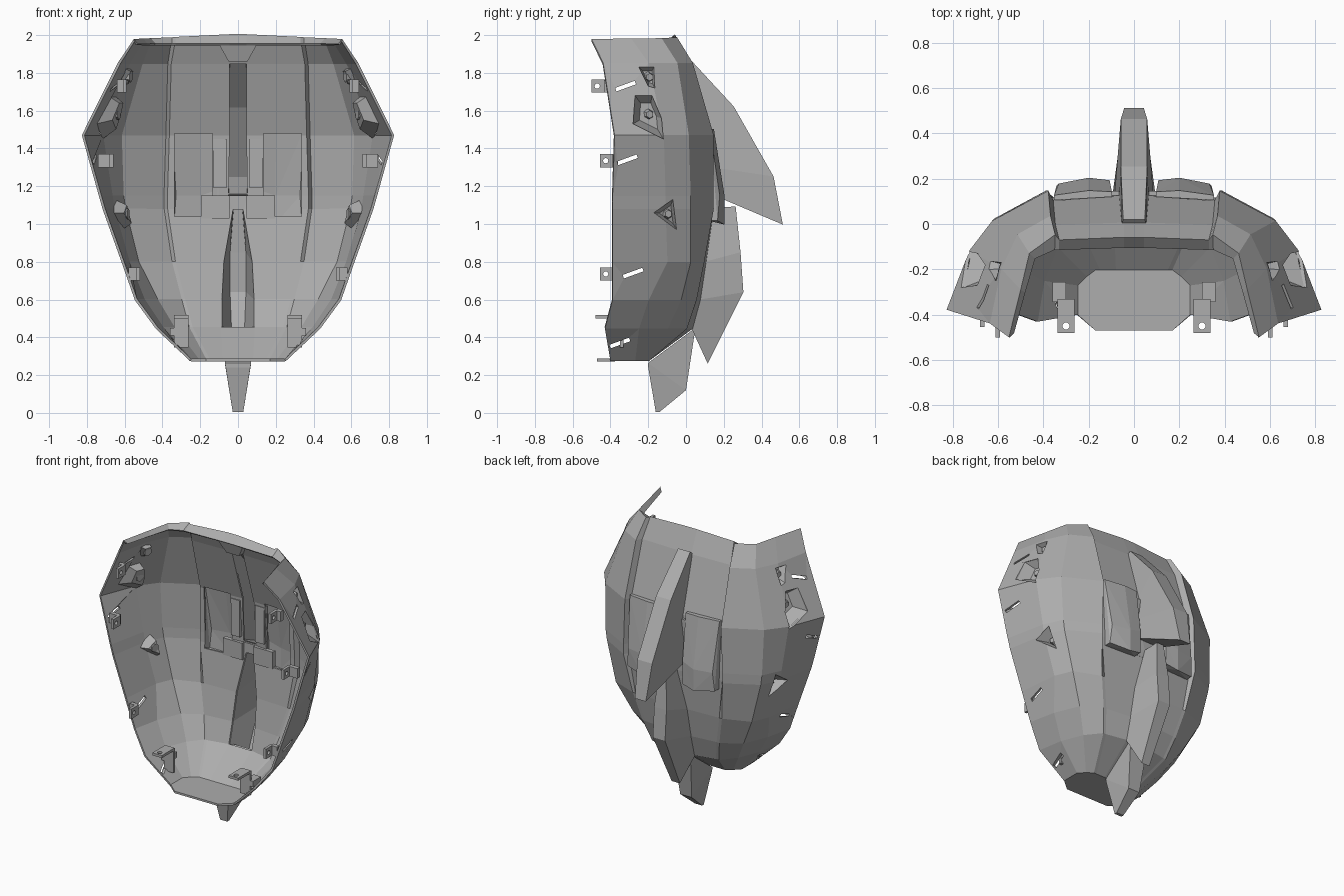
import bpy, bmesh
from math import radians
from mathutils import Vector, Matrix

old = bpy.data.objects.get("Cube")
if old:
    bpy.data.objects.remove(old, do_unlink=True)

grey = bpy.data.materials.new("plain_grey")
grey.use_nodes = True
COLOUR = (0.42, 0.42, 0.42, 1)
grey.diffuse_color = COLOUR
grey.node_tree.nodes["Principled BSDF"].inputs["Base Color"].default_value = COLOUR


def finish(name, bm, thickness=0):
    bmesh.ops.recalc_face_normals(bm, faces=bm.faces)
    mesh = bpy.data.meshes.new(name)
    bm.to_mesh(mesh)
    bm.free()
    mesh.materials.append(grey)
    obj = bpy.data.objects.new(name, mesh)
    bpy.context.collection.objects.link(obj)
    if thickness:
        mod = obj.modifiers.new("thickness", "SOLIDIFY")
        mod.thickness, mod.offset = thickness, 0
        apply(obj, mod)
    return obj


def apply(obj, mod):
    bpy.context.view_layer.objects.active = obj
    bpy.ops.object.modifier_apply(modifier=mod.name)


def cut(obj, cutter):
    cutter.hide_render = True
    mod = obj.modifiers.new("cut", "BOOLEAN")
    mod.operation, mod.solver, mod.object = "DIFFERENCE", "EXACT", cutter
    apply(obj, mod)
    bpy.data.objects.remove(cutter, do_unlink=True)


def hull(name, points, open_front=False):
    bm = bmesh.new()
    for p in points:
        bm.verts.new(p)
    bmesh.ops.convex_hull(bm, input=bm.verts)
    if open_front:
        bmesh.ops.recalc_face_normals(bm, faces=bm.faces)
        front = [f for f in bm.faces if f.normal.y < -.7]
        bmesh.ops.delete(bm, geom=front, context="FACES")
    return finish(name, bm, .008 if open_front else 0)


def box(name, centre, size, tilt=0):
    bm = bmesh.new()
    bmesh.ops.create_cube(bm, size=1, matrix=Matrix.Translation(centre)
                          @ Matrix.Rotation(tilt, 4, "X") @ Matrix.Diagonal((*size, 1)))
    return finish(name, bm)


def rod(name, centre, axis, r1, r2, depth, sides):
    bm = bmesh.new()
    bmesh.ops.create_cone(bm, cap_ends=True, segments=sides, radius1=r1, radius2=r2, depth=depth,
                          matrix=Matrix.Translation(centre)
                          @ Vector(axis).to_track_quat("Z", "Y").to_matrix().to_4x4())
    return finish(name, bm)


def mirrored(points):
    return [(s * x, y, z) for x, y, z in points for s in (1, -1)]


# Shell rows: height, slot half width and depth, seam x, y and step, then ridge, side and rim x, y
rows = [
    (1.95, .045, -.1, .33, -.11, 0, .44, -.15, .485, -.30, .535, -.48),
    (2.0, .045, -.06, .33, -.07, .02, .46, -.13, .50, -.29, .55, -.50),
    (1.85, .045, 0, .35, -.01, .04, .51, -.05, .58, -.20, .63, -.44),
    (1.47, .045, .12, .36, .10, .04, .62, .01, .72, -.12, .82, -.38),
    (1.15, .05, .14, .37, .11, .03, .61, .02, .67, -.11, .73, -.39),
    (1.08, .03, .14, .37, .11, .03, .60, .02, .66, -.11, .71, -.39),
    (.80, .08, .10, .33, .09, 0, .53, .02, .58, -.10, .61, -.39),
    (.60, .09, .07, .28, .05, 0, .43, -.03, .50, -.20, .54, -.39),
    (.45, .09, .03, .24, 0, 0, .34, -.10, .40, -.25, .43, -.43),
    (.28, .08, -.2, .15, -.2, 0, .21, -.23, .25, -.27, .25, -.4),
]
bm = bmesh.new()
grid = []
for z, a, y0, x1, y1, step, x2, y2, x3, y3, x4, y4 in rows:
    half = [(a, y0), (x1, y1), (x1 + .02, y1 + step), (x2, y2), (x3, y3), (x4, y4)]
    line = [(-x, y) for x, y in reversed(half)] + half
    grid.append([bm.verts.new((x, y, z - (.05 * abs(x) if z == 2 else 0))) for x, y in line])
MIDDLE = 5
SLOT_ROWS = (2, 3, 5, 6, 7)
for i in range(len(grid) - 1):
    for j in range(len(grid[0]) - 1):
        if j == MIDDLE and i in SLOT_ROWS:
            continue
        bm.faces.new((grid[i][j], grid[i][j + 1], grid[i + 1][j + 1], grid[i + 1][j]))
# Flat floor plate
bm.faces.new(grid[-1] + [bm.verts.new((x, -.47, .28)) for x in (.17, -.17)])
shell = finish("shell", bm, .014)


def fin(name, base, outer):
    # Hollow fin, open towards the shell; points are height, depth, half width
    bm = bmesh.new()
    sides = []
    for s in (1, -1):
        sides.append([[bm.verts.new((s * w, y, z)) for z, y, w in path] for path in (base, outer)])
    for b, o in sides:
        for i in range(len(b) - 1):
            bm.faces.new((b[i], b[i + 1], o[i + 1], o[i]))
    (b1, o1), (b2, o2) = sides
    for i in range(len(o1) - 1):
        bm.faces.new((o1[i], o1[i + 1], o2[i + 1], o2[i]))
    for k in (0, -1):
        bm.faces.new((b1[k], o1[k], o2[k], b2[k]))
    return finish(name, bm, .01)


def pocket(side, s, x_at, outline, depth):
    # Sunken cup in the side wall; outline is depth and height, x_at gives the wall position
    def ring(offset, scale):
        cy = sum(y for y, z in outline) / len(outline)
        cz = sum(z for y, z in outline) / len(outline)
        pts = [(cy + (y - cy) * scale, cz + (z - cz) * scale) for y, z in outline]
        return [(s * (x_at(y, z) + offset), y, z) for y, z in pts]
    mouth, floor = ring(.004, 1), ring(-depth, .6)
    cut(shell, hull("pocket_cutter", ring(.05, 1) + mouth + floor))
    bm = bmesh.new()
    m = [bm.verts.new(p) for p in mouth]
    f = [bm.verts.new(p) for p in floor]
    for i in range(len(m)):
        bm.faces.new((m[i - 1], m[i], f[i], f[i - 1]))
    bm.faces.new(f)
    finish(side + "_pocket", bm)
    centre = sum((Vector(p) for p in floor), Vector()) / len(floor)
    rod(side + "_pocket_stud", centre + Vector((s * .01, 0, 0)), (s, .3, 0), .03, .02, .03, 6)


fin("upper_fin",
    [(1.85, 0, .05), (1.47, .12, .06), (1.3, .14, .08), (1.16, .135, .09)],
    [(1.87, .02, .045), (1.62, .25, .055), (1.25, .46, .055), (1.0, .51, .04)])
fin("lower_fin",
    [(1.08, .14, .03), (.8, .1, .08), (.6, .07, .09), (.45, .03, .09)],
    [(1.09, .26, .025), (.85, .285, .045), (.64, .3, .045), (.265, .115, .03)])

# Tail spike under the shell
hull("tail_spike", mirrored([(.07, -.2, .265), (.07, .05, .45), (.065, -.2, .24),
                             (.028, -.16, .005), (.028, -.14, .005), (.045, 0, .12)]))

# Bracket above the upper slot
hull("top_bracket", mirrored([(.1, -.09, 1.95), (.1, -.06, 1.95), (.05, -.06, 1.86), (.05, 0, 1.86)]))

for s, side in ((1, "left"), (-1, "right")):
    # Hollow raised back panel over an opening, with fittings beside the slot
    cut(shell, box("panel_cutter", (s * .235, .13, 1.26), (.2, .16, .44)))
    hull(side + "_back_panel",
         [(s * x, y, z) for x, y, z in
          [(.1, .12, 1.5), (.35, .105, 1.5), (.1, .14, 1.5), (.2, .145, 1.5), (.35, .125, 1.5),
           (.11, .19, 1.18), (.2, .2, 1.15), (.33, .175, 1.15),
           (.11, .19, 1.02), (.2, .2, 1.0), (.34, .165, 1.02),
           (.11, .13, 1.02), (.34, .12, 1.02)]], open_front=True)
    box(side + "_slot_block", (s * .095, .125, 1.32), (.07, .04, .26))
    box(side + "_slot_ledge", (s * .12, .125, 1.09), (.15, .03, .12))

    # Angled slits through the shell wall
    for x, y, z in ((.78, -.31, 1.34), (.64, -.32, 1.73), (.57, -.28, .74), (.33, -.35, .37)):
        cut(shell, box("slit_cutter", (s * x, y, z), (.25, .11, .02), radians(20)))

    # Sunken pockets in the side wall
    pocket(side, s, lambda y, z: .65 - .43 * (y + .11) + .2 * (z - 1.05),
           [(-.17, 1.06), (-.07, 1.13), (-.05, .97)], .06)
    pocket(side, s, lambda y, z: .705 - .4 * (y + .12) - .38 * (z - 1.47),
           [(-.28, 1.53), (-.12, 1.45), (-.13, 1.56), (-.18, 1.68), (-.27, 1.68)], .06)
    pocket(side, s, lambda y, z: .705 - .3 * (y + .12) - .38 * (z - 1.47),
           [(-.25, 1.83), (-.17, 1.83), (-.165, 1.72), (-.2, 1.73)], .04)

    # Drilled rim tabs with a foot reaching the wall
    for x, y, z, reach in ((.67, -.415, 1.335, .07), (.53, -.415, .735, .05), (.60, -.46, 1.73, .04)):
        tab = box(side + "_rim_tab", (s * x, y, z), (.02, .08, .07))
        cut(tab, rod("drill", (s * x, y - .01, z), (s, 0, 0), .014, .014, .1, 12))
        box(side + "_rim_tab_foot", (s * (x + reach / 2), y + .04, z), (reach, .03, .07))

    # Floor clip with a drilled flat tongue
    tongue = box(side + "_clip_tongue", (s * .3, -.41, .51), (.075, .14, .018))
    cut(tongue, rod("drill", (s * .3, -.45, .51), (0, 0, 1), .016, .016, .12, 12))
    box(side + "_clip_stem", (s * .3, -.34, .43), (.075, .02, .17))
    box(side + "_clip_root", (s * .33, -.3, .43), (.06, .09, .04))
